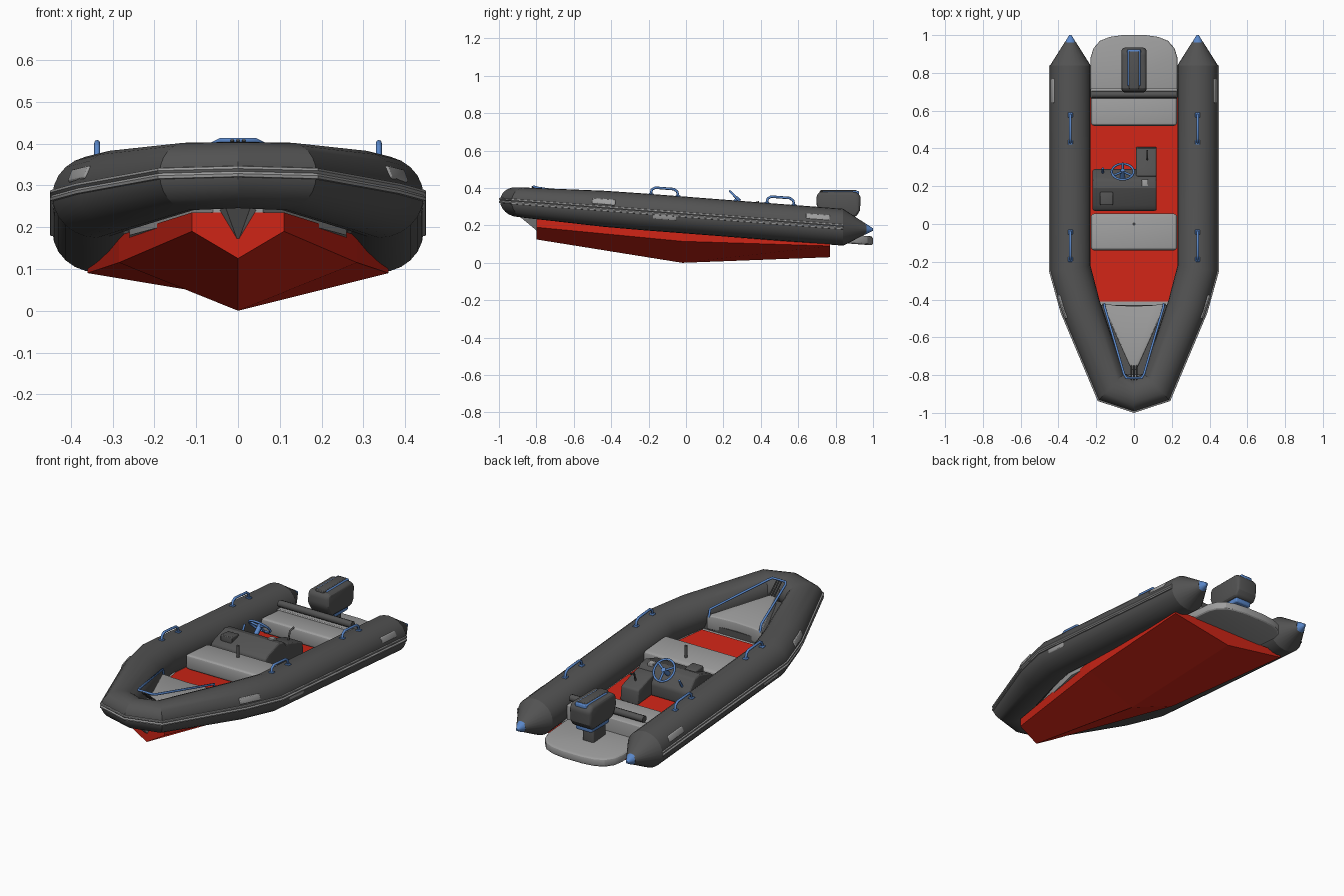
import bpy, bmesh, math
from mathutils import Matrix, Vector

if "Cube" in bpy.data.objects:
    bpy.data.objects.remove(bpy.data.objects["Cube"])

def mat(name, c):
    m = bpy.data.materials.new(name)
    m.diffuse_color = (*c, 1)
    m.use_nodes = True
    m.node_tree.nodes["Principled BSDF"].inputs["Base Color"].default_value = m.diffuse_color
    return m

DARK = mat("dark_rubber", (0.085, 0.085, 0.085))
RED = mat("red_hull", (0.62, 0.018, 0.008))
BLUE = mat("blue_fittings", (0.1, 0.24, 0.58))
GREY = mat("light_grey", (0.34, 0.34, 0.34))

def rise(y):                      # the whole boat trims bow-up
    return 0.255 - 0.077 * y

def finish(name, bm, m, bevel=0, tilt=True, angle=25):
    bmesh.ops.recalc_face_normals(bm, faces=bm.faces)
    if bevel:
        edges = [e for e in bm.edges if e.calc_face_angle(0) > math.radians(30)]
        bmesh.ops.bevel(bm, geom=edges, offset=bevel, segments=3, profile=0.5,
                        affect='EDGES', clamp_overlap=True)
    if tilt:
        for v in bm.verts:
            v.co.z += rise(v.co.y)
    me = bpy.data.meshes.new(name)
    bm.to_mesh(me)
    bm.free()
    ob = bpy.data.objects.new(name, me)
    bpy.context.collection.objects.link(ob)
    me.materials.append(m)
    bpy.ops.object.select_all(action='DESELECT')
    ob.select_set(True)
    bpy.context.view_layer.objects.active = ob
    if angle:
        bpy.ops.object.shade_smooth_by_angle(angle=math.radians(angle))
    return ob

def prism(name, pts, lo, hi, m, axis='z', **kw):
    bm = bmesh.new()
    put = (lambda p, h: (p[0], p[1], h)) if axis == 'z' else (lambda p, h: (h, p[0], p[1]))
    a = [bm.verts.new(put(p, lo)) for p in pts]
    b = [bm.verts.new(put(p, hi)) for p in pts]
    bm.faces.new(a)
    bm.faces.new(b)
    for i in range(len(a)):
        j = (i + 1) % len(a)
        bm.faces.new((a[i], a[j], b[j], b[i]))
    return finish(name, bm, m, **kw)

def box(name, x0, x1, y0, y1, z0, z1, m, **kw):
    return prism(name, [(x0, y0), (x1, y0), (x1, y1), (x0, y1)], z0, z1, m, **kw)

def both(half):                   # mirror an outline across x = 0
    return half + [(-x, y) for x, y in reversed(half) if x]

def sweep(name, path, section, m):
    """Loft section(r) -> [(outward, up)] along mitred (x, y, r) stations."""
    bm, rings = bmesh.new(), []
    P = [Vector(p[:2]) for p in path]
    for i, p in enumerate(P):
        a = (p - P[i - 1]).normalized() if i else (P[1] - p).normalized()
        b = (P[i + 1] - p).normalized() if i < len(P) - 1 else a
        t = (a + b).normalized()
        n = Vector((-t.y, t.x)) / max(t.dot(a), 0.3)
        rings.append([bm.verts.new((p.x + n.x * u, p.y + n.y * u, v))
                      for u, v in section(path[i][2])])
    for r, s in zip(rings, rings[1:]):
        for k in range(len(r)):
            l = (k + 1) % len(r)
            bm.faces.new((r[k], r[l], s[l], s[k]))
    bm.faces.new(rings[0])
    bm.faces.new(rings[-1])
    return finish(name, bm, m, angle=20)

def rod(name, pts, r, m, cyclic=False):
    cu = bpy.data.curves.new(name, 'CURVE')
    cu.dimensions, cu.bevel_depth, cu.bevel_resolution, cu.use_fill_caps = '3D', r, 2, True
    sp = cu.splines.new('POLY')
    sp.points.add(len(pts) - 1)
    for q, p in zip(sp.points, pts):
        q.co = (p[0], p[1], p[2] + rise(p[1]), 1)
    sp.use_cyclic_u = cyclic
    cu.materials.append(m)
    ob = bpy.data.objects.new(name, cu)
    bpy.context.collection.objects.link(ob)
    return ob

# Inflatable collar: one continuous tube round the bow, with tapered sterns
half = [(0.337, 0.965, 0.028), (0.337, 0.84, 0.107), (0.337, -0.235, 0.107),
        (0.283, -0.435, 0.105), (0.12, -0.862, 0.088)]
bow = [(0, -0.903, 0.086)]
path = half + bow + [(-x, y, r) for x, y, r in reversed(half)]
def circle(r):
    return [(r * math.cos(k * math.tau / 24), 0.92 * r * math.sin(k * math.tau / 24))
            for k in range(24)]
sweep("inflatable_tube", path, circle, DARK)
def strake(r):
    return [(r - .012, -.013), (r + .005, -.011), (r + .006, -.004), (r, 0.002),
            (r + .006, .008), (r + .005, .014), (r - .012, .017)]
sweep("rub_strake", path[1:-1], strake, GREY)

# Rigid V hull lofted through three stations
bm, rows = bmesh.new(), []
for y, k, cx, cz, top in [(-.8, .125, .11, .19, .235), (-.02, 0, .285, .115, .18),
                          (.77, .03, .36, .09, .115)]:
    rows.append([bm.verts.new(c) for c in [(0, y, k), (cx, y, cz), (cx, y, top),
                                           (-cx, y, top), (-cx, y, cz)]])
for r, s in zip(rows, rows[1:]):
    for k in range(5):
        bm.faces.new((r[k], r[(k + 1) % 5], s[(k + 1) % 5], s[k]))
bm.faces.new(rows[0])
bm.faces.new(rows[-1])
finish("v_hull", bm, RED, tilt=False, angle=0)

# Nose wedge under the bow, inner liner and floor
bm = bmesh.new()
for c in [(.045, -.79, .24), (-.045, -.79, .24), (0, -.79, .165), (.03, -.89, .248), (-.03, -.89, .248)]:
    bm.verts.new(c)
bmesh.ops.convex_hull(bm, input=bm.verts)
finish("nose_wedge", bm, GREY, tilt=False, angle=0)
prism("inner_liner", both([(.26, .72), (.26, -.2), (.2, -.41), (.06, -.8)]), -.09, -.055, GREY)
prism("floor", both([(.24, .7), (.24, -.2), (.19, -.41)]), -.06, -.05, RED)
prism("bow_well", both([(.2, -.43), (.07, -.8)]), -.055, -.02, DARK)

# Bow locker, seats, transom and swim platform
prism("bow_locker", both([(0, -.435), (.1, -.43), (.172, -.42), (.012, -.775)]), -.05, .03, GREY, bevel=.01)
box("middle_seat", -.228, .228, -.14, .055, -.05, .035, GREY, bevel=.018)
box("rear_seat", -.228, .228, .52, .68, -.05, .035, GREY, bevel=.018)
box("transom", -.23, .23, .665, .72, -.08, .04, GREY, bevel=.008)
rod("backrest_bar", [(-.225, .685, .065), (.225, .685, .065)], .019, DARK)
prism("swim_platform", both([(.23, .7), (.23, .88), (.215, .93), (.18, .97), (.13, .99), (.06, 1.0)]),
      -.085, -.037, GREY, bevel=.014)
rod("seat_post", [(0, 0, .03), (0, 0, .1)], .008, DARK)

# Helm console: sloped main body plus a side wing, hatch and controls
prism("console", [(.07, -.05), (.07, .03), (.1, .05), (.19, .085), (.235, .08), (.29, .02), (.29, -.05)],
      -.22, .12, DARK, axis='x', bevel=.012)
prism("console_wing", [(.25, -.05), (.25, .065), (.3, .055), (.4, .03), (.41, -.05)],
      .01, .12, DARK, axis='x', bevel=.01)
box("console_hatch", -.18, -.11, .1, .17, .04, .083, DARK, bevel=.008)
box("gauge", .04, .075, .2, .235, .07, .092, GREY, bevel=.004)
rod("throttle_lever", [(.07, .34, .04), (.07, .355, .09), (.07, .39, .1)], .005, DARK)
rod("small_lever", [(-.165, .27, .04), (-.165, .295, .085)], .006, BLUE)

# Steering wheel tilted toward the helm
wc = Vector((-.06, .277, .105))
def wheel(r, a):
    return wc + Vector((r * math.cos(a), r * math.sin(a) * .72, -r * math.sin(a) * .7))
rod("wheel_rim", [wheel(.058, k * math.tau / 28) for k in range(28)], .006, BLUE, True)
for k in range(3):
    rod("wheel_spoke", [wc, wheel(.056, math.radians(90 + 120 * k))], .006, BLUE)
rod("wheel_column", [wc + Vector((0, .008, .008)), wc + Vector((0, -.05, -.05))], .013, BLUE)

# Outboard motor
prism("motor_cowl", [(.695, .31), (.7, .37), (.72, .38), (.91, .38), (.935, .355), (.93, .28), (.91, .245), (.73, .25)],
      -.066, .066, DARK, axis='x', bevel=.02, tilt=False)
box("motor_blue_trim", -.036, .036, .73, .925, .35, .384, BLUE, bevel=.008, tilt=False)
box("motor_top_cover", -.027, .027, .715, .915, .35, .388, DARK, bevel=.006, tilt=False)
box("motor_collar", -.05, .05, .74, .9, .222, .256, BLUE, bevel=.01, tilt=False)
box("motor_leg", -.035, .035, .75, .86, .12, .235, DARK, bevel=.01, tilt=False)

# Bow rail and mooring bars
rail = [(.157, -.425, .02), (.157, -.435, .06), (.053, -.795, .085), (.04, -.815, .09)]
rod("bow_rail", rail + [(-x, y, z) for x, y, z in reversed(rail)], .0065, BLUE)
for x in (-.014, 0, .014):
    rod("bow_cleat_bar", [(x, -.825, .09), (x, -.79, .06), (x, -.75, .03)], .004, DARK)

# Mirrored fittings: stern caps, grab handles, tube pads
for s in (1, -1):
    bm = bmesh.new()
    bmesh.ops.create_cone(bm, cap_ends=True, segments=24, radius1=.03, radius2=.006, depth=.04,
                          matrix=Matrix.Translation((s * .337, .98, 0)) @ Matrix.Rotation(-math.pi / 2, 4, 'X'))
    finish("stern_cap", bm, BLUE)
    for y in (.505, -.115):
        h = [(-.075, .09), (-.068, .122), (-.05, .134), (.05, .134), (.068, .122), (.075, .09)]
        rod("grab_handle", [(s * .337, y + a, b) for a, b in h], .007, BLUE)
        for d in (-.072, .072):
            box("handle_foot", s * .337 - .013, s * .337 + .013, y + d - .013, y + d + .013,
                .088, .103, BLUE, bevel=.004)
    for cx, y, yaw, up in [(.29, -.41, -18, 22), (.337, .705, 0, 26), (.337, -.115, 0, -10)]:
        bm = bmesh.new()
        M = (Matrix.Diagonal((s, 1, 1, 1)) @ Matrix.Translation((cx, y, 0))
             @ Matrix.Rotation(math.radians(yaw), 4, 'Z') @ Matrix.Rotation(math.radians(-up), 4, 'Y')
             @ Matrix.Translation((.099, 0, 0)) @ Matrix.Diagonal((.016, .13, .034, 1)))
        bmesh.ops.create_cube(bm, size=1, matrix=M)
        finish("tube_pad", bm, GREY, bevel=.007)
